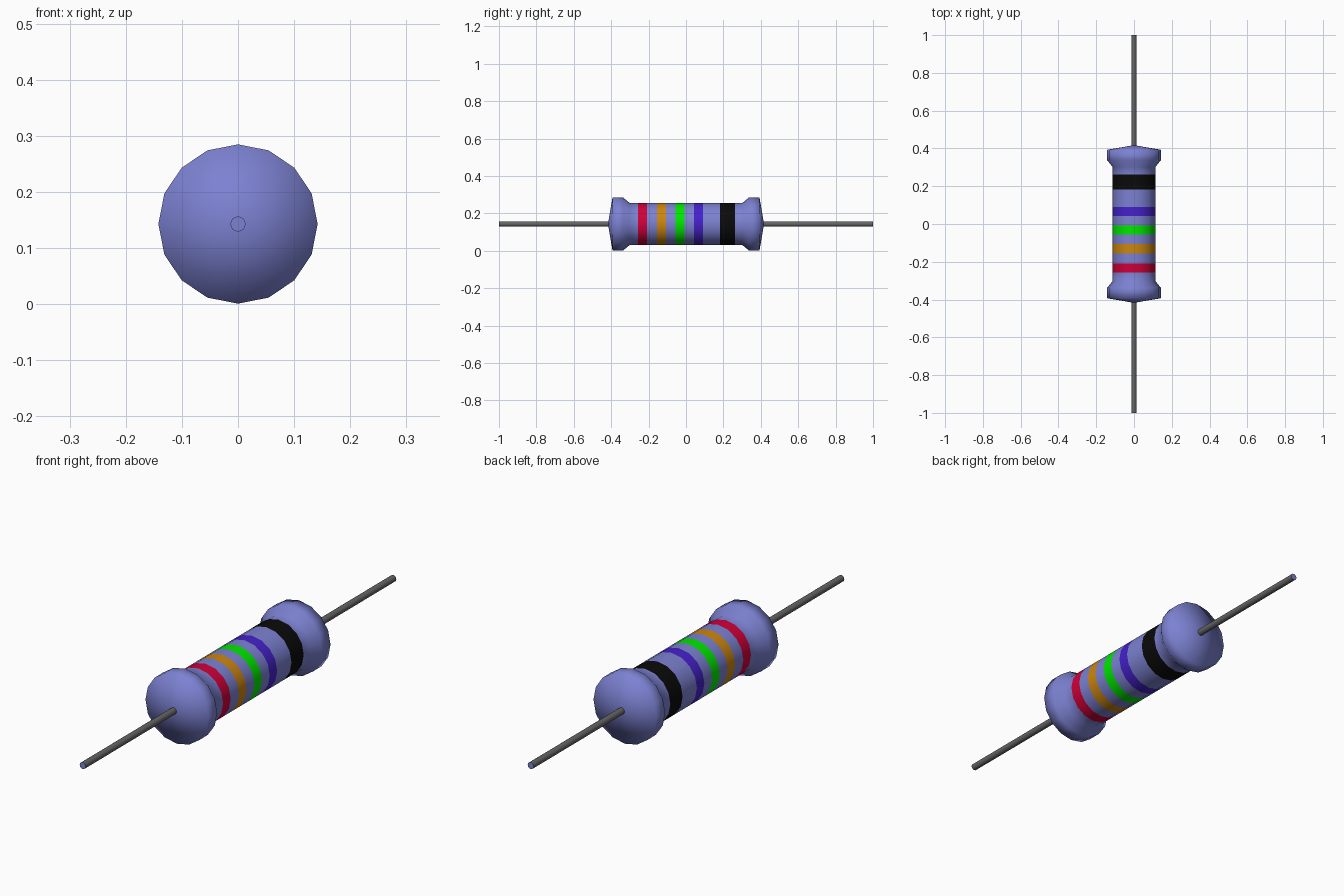
import bpy, bmesh, math

cube = bpy.data.objects.get("Cube")
if cube:
    bpy.data.objects.remove(cube, do_unlink=True)

SIDES = 16
AXIS_Z = 0.143


def material(name, color):
    mat = bpy.data.materials.new(name)
    mat.use_nodes = True
    mat.diffuse_color = (*color, 1)
    mat.node_tree.nodes["Principled BSDF"].inputs["Base Color"].default_value = (*color, 1)
    return mat


body_blue = material("body_blue", (0.2, 0.22, 0.64))
metal = material("lead_grey", (0.13, 0.13, 0.13))
red = material("red", (0.63, 0.0, 0.04))
orange = material("orange", (0.6, 0.24, 0.005))
green = material("green", (0.0, 0.8, 0.0))
violet = material("violet", (0.06, 0.015, 0.6))
black = material("black", (0.003, 0.003, 0.003))


def lathe(name, profile, mats):
    """Turn (y, radius, material slot) rings around the y axis; slot colours the strip after a ring."""
    bm = bmesh.new()
    rings = []
    for y, r, _ in profile:
        angles = [2 * math.pi * i / SIDES for i in range(SIDES)]
        rings.append([bm.verts.new((r * math.sin(a), y, AXIS_Z + r * math.cos(a))) for a in angles])
    for k in range(len(rings) - 1):
        for i in range(SIDES):
            j = (i + 1) % SIDES
            face = bm.faces.new((rings[k][i], rings[k][j], rings[k + 1][j], rings[k + 1][i]))
            face.material_index = profile[k][2]
    bm.faces.new(rings[0])
    bm.faces.new(rings[-1])
    bmesh.ops.recalc_face_normals(bm, faces=bm.faces)
    for f in bm.faces:
        f.smooth = True
    mesh = bpy.data.meshes.new(name)
    bm.to_mesh(mesh)
    bm.free()
    for m in mats:
        mesh.materials.append(m)
    obj = bpy.data.objects.new(name, mesh)
    bpy.context.collection.objects.link(obj)
    return obj


# Body with flared, slightly domed ends and flush colour bands
cap = [(-0.415, 0.0135), (-0.393, 0.142), (-0.337, 0.142), (-0.302, 0.113)]
bands = [(-0.257, -0.208), (-0.155, -0.107), (-0.056, -0.008), (0.043, 0.091), (0.183, 0.262)]
profile = [(y, r, 0) for y, r in cap]
for slot, (start, end) in enumerate(bands, 1):
    profile += [(start, 0.113, slot), (end, 0.113, 0)]
profile += [(-y, r, 0) for y, r in reversed(cap)]
lathe("banded_body", profile, [body_blue, red, orange, green, violet, black])

# Wire leads with body-coloured tips
for name, side in (("front_lead", -1), ("back_lead", 1)):
    lead = lathe(name, [(side * 0.405, 0.0135, 1), (side, 0.0135, 0)], [body_blue, metal])
    bpy.ops.object.select_all(action="DESELECT")
    lead.select_set(True)
    bpy.context.view_layer.objects.active = lead
    bpy.ops.object.shade_smooth_by_angle(angle=math.radians(40))
